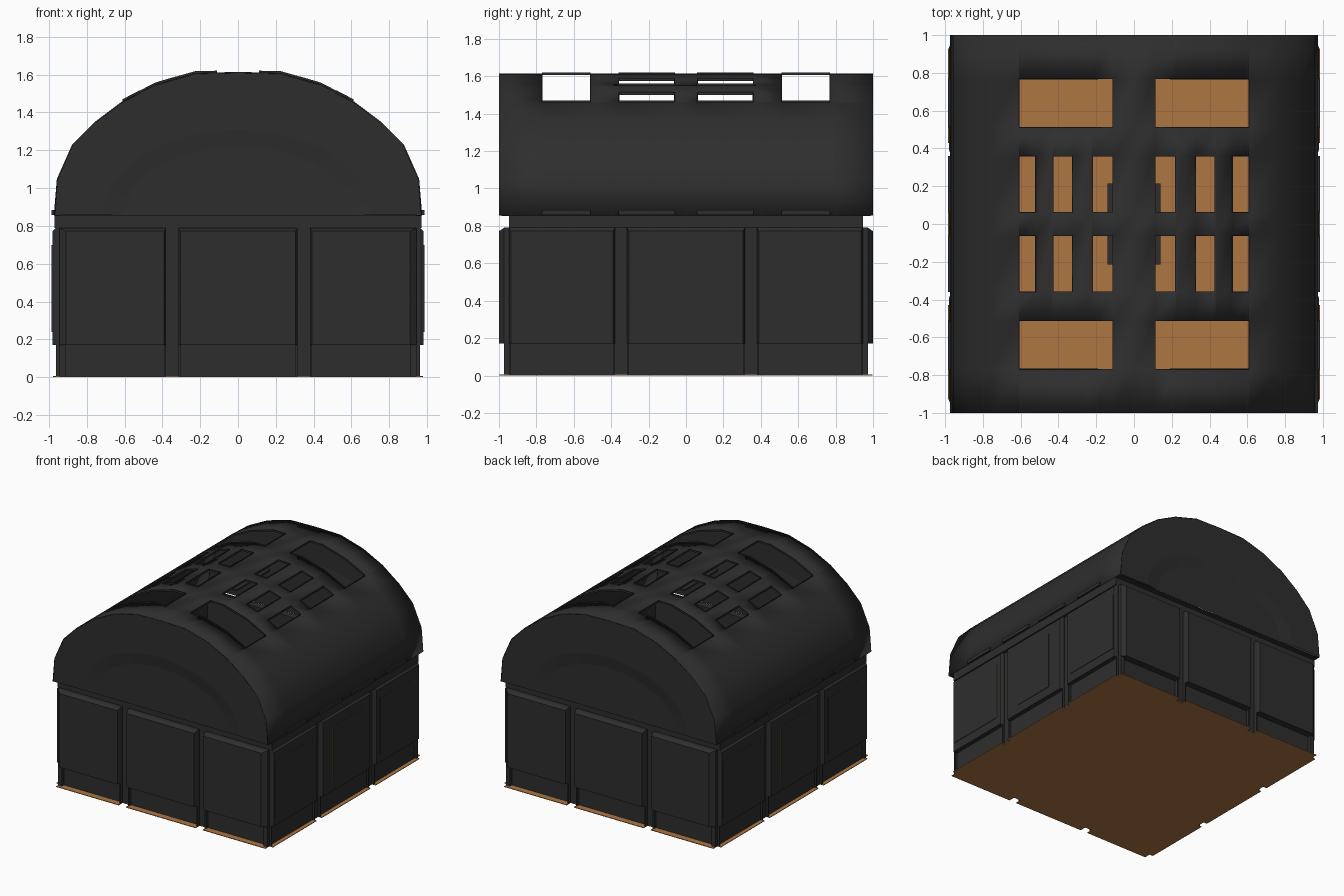
import bpy, bmesh, math
from mathutils import Matrix

if "Cube" in bpy.data.objects:
    bpy.data.objects.remove(bpy.data.objects["Cube"])


def material(name, rgb):
    m = bpy.data.materials.new(name)
    m.diffuse_color = (*rgb, 1)
    m.use_nodes = True
    m.node_tree.nodes["Principled BSDF"].inputs["Base Color"].default_value = m.diffuse_color
    return m


DARK = material("charcoal", (0.027, 0.027, 0.027))
BROWN = material("warm brown", (0.42, 0.18, 0.055))


def mesh(name, verts, faces, mat, matrix=Matrix(), solid=0, recalc=True):
    bm = bmesh.new()
    vs = [bm.verts.new(matrix @ Matrix.Translation(v).translation) for v in verts]
    for f in faces:
        bm.faces.new([vs[i] for i in f])
    bmesh.ops.remove_doubles(bm, verts=bm.verts, dist=1e-5)
    if recalc:
        bmesh.ops.recalc_face_normals(bm, faces=bm.faces)
    me = bpy.data.meshes.new(name)
    bm.to_mesh(me)
    bm.free()
    me.materials.append(mat)
    ob = bpy.data.objects.new(name, me)
    bpy.context.collection.objects.link(ob)
    if solid:
        s = ob.modifiers.new("thickness", "SOLIDIFY")
        s.thickness, s.offset = solid, -1
    return ob


def rings(name, levels, mat, matrix=Matrix()):
    """Closed solid through a stack of four-cornered rings."""
    verts = [p for r in levels for p in r]
    n = len(levels)
    faces = [(3, 2, 1, 0), tuple(range(4 * n - 4, 4 * n))]
    for k in range(n - 1):
        for i in range(4):
            j = (i + 1) % 4
            faces.append((4 * k + i, 4 * k + j, 4 * k + 4 + j, 4 * k + 4 + i))
    return mesh(name, verts, faces, mat, matrix)


def block(name, u0, u1, d0, d1, z0, z1, mat, matrix=Matrix()):
    """Box on a wall: u along the wall, d outward distance from the centre."""
    ring = lambda d: [(u0, -d, z0), (u1, -d, z0), (u1, -d, z1), (u0, -d, z1)]
    return rings(name, [ring(d0), ring(d1)], mat, matrix)


# Floor slab with a ledge below every panel
block("floor", -0.945, 0.945, -0.945, 0.945, 0, 0.005, BROWN)

# Four walls, each with three bevelled panels
BAYS = [(-0.945, -0.38, 0.035, 0.01), (-0.315, 0.315, 0.01, 0.01), (0.38, 0.945, 0.01, 0.035)]
PLATES = [(-0.93, -0.43), (-0.18, 0.18), (0.43, 0.93)]
for k, side in enumerate(("front", "right", "back", "left")):
    M = Matrix.Rotation(k * math.pi / 2, 4, "Z")
    is_end = k % 2 == 0
    mid, out = (0.972, 1.0) if is_end else (0.962, 0.98)
    block(side + "_wall", -0.945, 0.945, 0.925, 0.945, 0.005, 0.86, DARK, M)
    if not is_end:
        block(side + "_eave_beam", -0.945, 0.945, 0.94, 0.97, 0.79, 0.86, DARK, M)
    for n, (u0, u1, bl, br) in enumerate(BAYS):
        if not is_end:
            bl = br = 0.01
        ring = lambda d, l, r, t: [(u0 + l, -d, 0.17), (u1 - r, -d, 0.17),
                                   (u1 - r, -d, 0.79 - t), (u0 + l, -d, 0.79 - t)]
        rings(f"{side}_panel_{n}", [ring(0.94, 0, 0, 0), ring(mid, 0, 0, 0),
                                    ring(out, bl, br, 0.018)], DARK, M)
        block(f"{side}_floor_ledge_{n}", u0, u1, 0.94, out - 0.003, 0, 0.005, BROWN, M)
        for a, b in ((u0, u0 + bl), (u1 - br, u1)):
            block(f"{side}_panel_foot_{n}", a, b, 0.94, mid, 0.005, 0.17, DARK, M)
        if not is_end:
            a, b = PLATES[n]
            block(f"{side}_plate_rim_{n}", a, b, 0.979, 0.982, 0.24, 0.70, BROWN, M)
            block(f"{side}_plate_{n}", a, b, 0.982, 0.985, 0.24, 0.70, DARK, M)

# Roof profile, from the crown down to the eave
HALF = [(0, 1.614), (0.2275, 1.609), (0.434, 1.55), (0.608, 1.462), (0.757, 1.35),
        (0.878, 1.228), (0.958, 1.048), (0.974, 0.856)]
PROFILE = [(-x, z) for x, z in HALF[:0:-1]] + HALF


def roof_z(x):
    x = abs(x)
    for (x0, z0), (x1, z1) in zip(HALF, HALF[1:]):
        if x <= x1 + 1e-9:
            return z0 + (z1 - z0) * (x - x0) / (x1 - x0)


# Skylights: (x0, x1, y0, y1), mirrored both ways
quarter = [(0.11, 0.61, 0.51, 0.77)] + [(a, b, 0.06, 0.36)
           for a, b in ((0.11, 0.22), (0.325, 0.43), (0.52, 0.61))]
WINDOWS = []
for x0, x1, y0, y1 in quarter:
    for xa, xb in ((x0, x1), (-x1, -x0)):
        for ya, yb in ((y0, y1), (-y1, -y0)):
            WINDOWS.append((xa, xb, ya, yb))

# Vaulted roof sheet with open skylights
xs = sorted({x for x, z in PROFILE} | {x for w in WINDOWS for x in w[:2]})
ys = sorted({-1, 1} | {y for w in WINDOWS for y in w[2:]})
verts = [(x, y, roof_z(x)) for x in xs for y in ys]
faces = []
ny = len(ys)
for i in range(len(xs) - 1):
    for j in range(ny - 1):
        cx, cy = (xs[i] + xs[i + 1]) / 2, (ys[j] + ys[j + 1]) / 2
        if not any(a < cx < b and c < cy < d for a, b, c, d in WINDOWS):
            faces.append((i * ny + j, (i + 1) * ny + j, (i + 1) * ny + j + 1, i * ny + j + 1))
roof = mesh("vault_roof", verts, faces, DARK, solid=0.006, recalc=False)
bpy.context.view_layer.objects.active = roof
roof.select_set(True)
bpy.ops.object.shade_smooth_by_angle(angle=math.radians(32))

# Low raised rims around the skylights
for n, (a, b, c, d) in enumerate(WINDOWS):
    row = [x for x in xs if a <= x <= b]
    loop = [(x, c) for x in row] + [(x, d) for x in reversed(row)]
    m = len(loop)
    verts = [(x, y, roof_z(x) + h) for h in (-0.006, 0.009) for x, y in loop]
    mesh(f"skylight_rim_{n}", verts,
         [(i, (i + 1) % m, m + (i + 1) % m, m + i) for i in range(m)], DARK, solid=0.004)

# Small eave tabs in line with the skylights
for s in (-1, 1):
    for y0, y1 in ((-0.77, -0.51), (-0.36, -0.06), (0.06, 0.36), (0.51, 0.77)):
        x0, x1 = sorted((s * 0.96, s * 0.985))
        block("eave_tab", x0, x1, y0, y1, 0.858, 0.884, DARK)

# Ceiling plate below the crown
block("ceiling_plate", -0.14, 0.14, -0.215, 0.215, 1.588, 1.602, DARK)

# Gable ends with a shallow recessed arch
N = 24
arch = lambda rx, rz, y: [(-rx * math.cos(math.pi * i / N), y,
                           0.858 + rz * math.sin(math.pi * i / N)) for i in range(N + 1)]
for name, turn in (("front_gable", 0), ("back_gable", math.pi)):
    edge = [(x, -1, z) for x, z in PROFILE]
    o, e = arch(0.71, 0.45, -1), arch(0.60, 0.36, -0.988)
    verts = edge + o + e
    p, q = len(edge), len(edge) + N + 1
    h, c = N // 2, len(PROFILE) // 2
    faces = [list(range(c + 1)) + [p + i for i in range(h, -1, -1)],
             list(range(c, p)) + [p + i for i in range(N, h - 1, -1)],
             [q + i for i in range(N + 1)]]
    faces += [(p + i, p + i + 1, q + i + 1, q + i) for i in range(N)]
    M = Matrix.Rotation(turn, 4, "Z")
    mesh(name, verts, faces, DARK, M)
    # soffit closing the overhang under the gable
    block(name + "_soffit", -0.97, 0.97, 0.925, 0.987, 0.852, 0.858, DARK, M)
